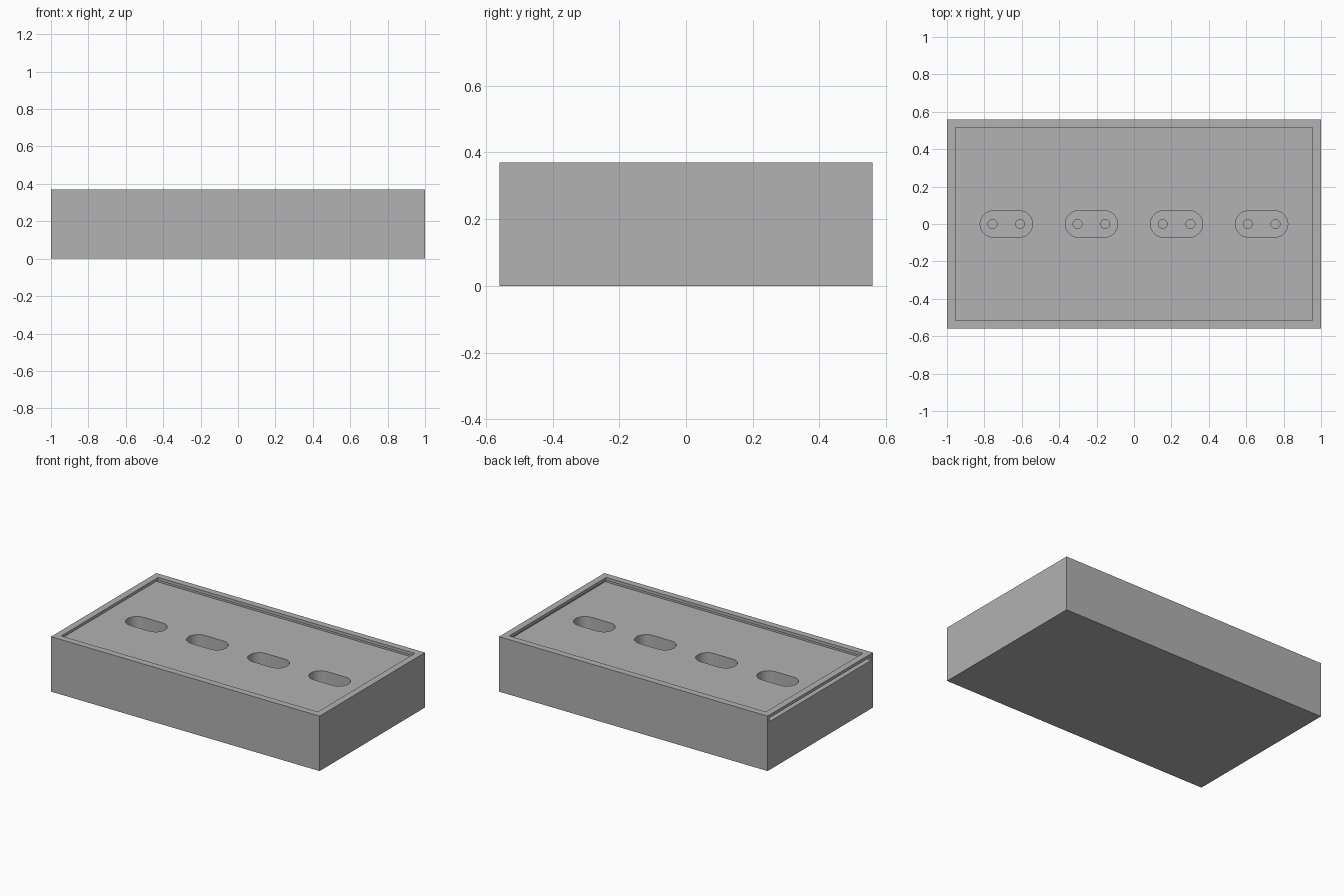
import bpy, bmesh, math
from mathutils import Matrix

old = bpy.data.objects.get("Cube")
if old:
    bpy.data.objects.remove(old, do_unlink=True)

L, W, H = 2.0, 1.12, 0.37      # outer size
RIM = 0.045                    # wall thickness of the rim
FLOOR, LIP = 0.325, 0.35       # bottom and top of the lid groove

grey = bpy.data.materials.new("plain grey")
grey.use_nodes = True
colour = (0.445, 0.445, 0.445, 1)
grey.diffuse_color = colour
grey.node_tree.nodes["Principled BSDF"].inputs["Base Color"].default_value = colour


def make(name, bm):
    bmesh.ops.recalc_face_normals(bm, faces=bm.faces)
    me = bpy.data.meshes.new(name)
    bm.to_mesh(me)
    bm.free()
    me.materials.append(grey)
    ob = bpy.data.objects.new(name, me)
    bpy.context.collection.objects.link(ob)
    return ob


def box(name, x0, x1, y0, y1, z0, z1):
    bm = bmesh.new()
    m = (Matrix.Translation(((x0 + x1) / 2, (y0 + y1) / 2, (z0 + z1) / 2))
         @ Matrix.Diagonal((x1 - x0, y1 - y0, z1 - z0, 1)))
    bmesh.ops.create_cube(bm, size=1, matrix=m)
    return make(name, bm)


def stadium(name, cx, half, r, z0, z1, n=16):
    """Upright prism with round ends; half = 0 gives a cylinder."""
    bm = bmesh.new()
    ring = []
    for side in (1, -1):
        for i in range(n + (half > 0)):
            a = -math.pi / 2 + math.pi * i / n
            ring.append(bm.verts.new((cx + side * (half + r * math.cos(a)),
                                      side * r * math.sin(a), z0)))
    face = bm.faces.new(ring)
    top = bmesh.ops.extrude_face_region(bm, geom=[face])["geom"]
    bmesh.ops.translate(bm, vec=(0, 0, z1 - z0),
                        verts=[v for v in top if isinstance(v, bmesh.types.BMVert)])
    return make(name, bm)


body = box("box_body", -L / 2, L / 2, -W / 2, W / 2, 0, H)

# Open recess inside the rim, and the lid groove that runs out through one end
ix, iy = L / 2 - RIM, W / 2 - RIM
cutters = [box("recess_cutter", -ix, ix, -iy, iy, FLOOR, H + 0.1),
           box("groove_cutter", -L / 2 - 0.1, ix + 0.025, -iy - 0.025, iy + 0.025,
               FLOOR, LIP)]

# Four rounded pockets, each with two small blind holes in its floor
for k in range(4):
    cx = (k - 1.5) * 0.455
    cutters.append(stadium("pocket_cutter", cx, 0.069, 0.071, 0.12, H + 0.05))
    for s in (-1, 1):
        cutters.append(stadium("hole_cutter", cx + s * 0.074, 0, 0.024, 0.04, 0.2, 12))

for c in cutters:
    mod = body.modifiers.new(c.name, "BOOLEAN")
    mod.operation = "DIFFERENCE"
    mod.solver = "EXACT"
    mod.object = c

# Bake the cuts and drop the cutters
dg = bpy.context.evaluated_depsgraph_get()
baked = bpy.data.meshes.new_from_object(body.evaluated_get(dg))
body.modifiers.clear()
body.data = baked
baked.materials.clear()
baked.materials.append(grey)
for c in cutters:
    bpy.data.objects.remove(c, do_unlink=True)

bpy.ops.object.select_all(action="DESELECT")
body.select_set(True)
bpy.context.view_layer.objects.active = body
bpy.ops.object.shade_smooth_by_angle(angle=math.radians(30))
